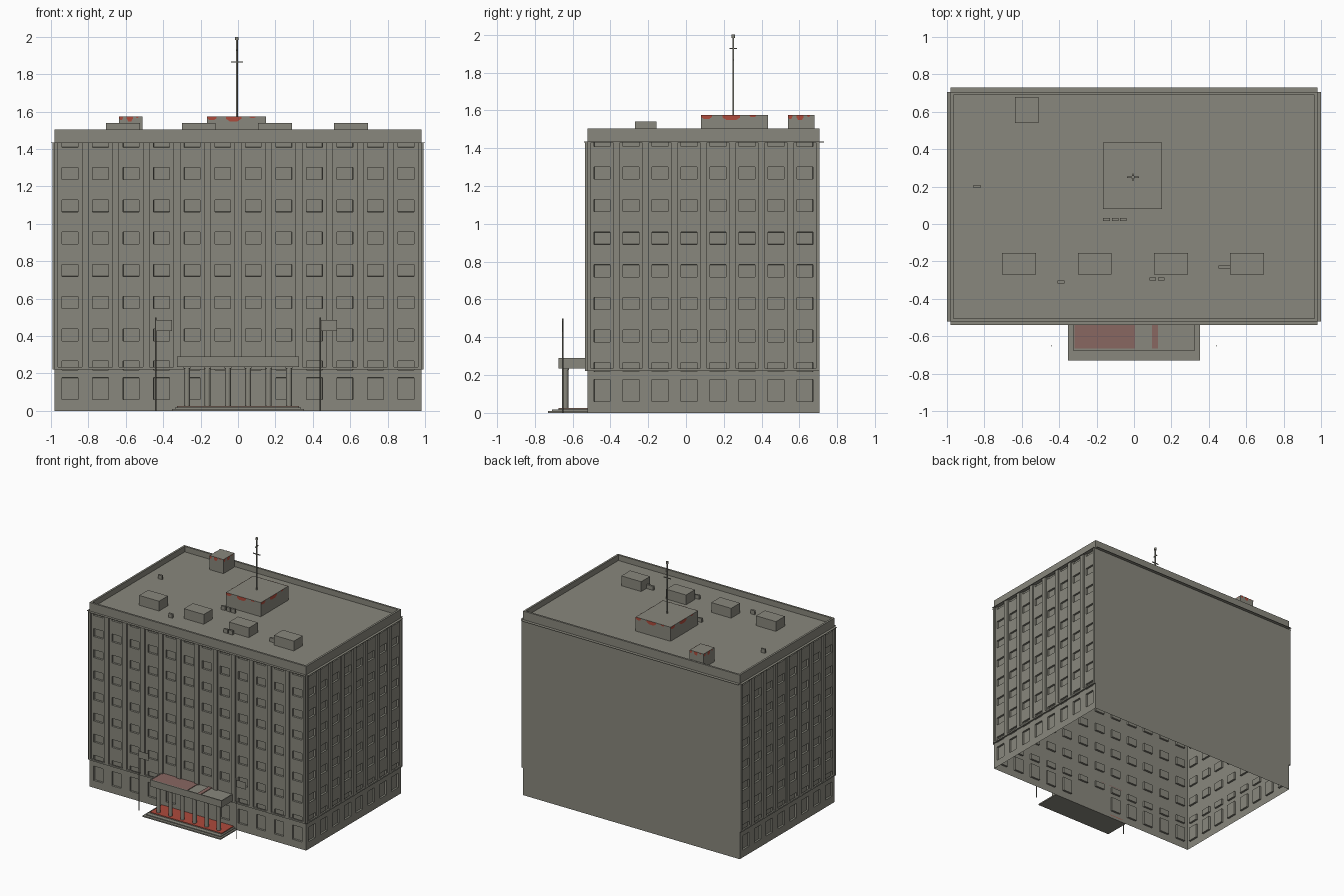
import bpy, bmesh
from math import radians
from mathutils import Matrix, Vector

if "Cube" in bpy.data.objects:
    bpy.data.objects.remove(bpy.data.objects["Cube"])


def material(name, r, g, b):
    m = bpy.data.materials.new(name)
    m.use_nodes = True
    m.diffuse_color = (r, g, b, 1)
    m.node_tree.nodes["Principled BSDF"].inputs["Base Color"].default_value = (r, g, b, 1)
    return m


STONE = material("grey stone", 0.25, 0.245, 0.205)
RED = material("brick red", 0.42, 0.07, 0.045)
PINK = material("faded red", 0.25, 0.135, 0.12)


def finish(bm, name, mat, matrix=Matrix()):
    me = bpy.data.meshes.new(name)
    bm.to_mesh(me)
    bm.free()
    me.materials.append(mat)
    ob = bpy.data.objects.new(name, me)
    ob.matrix_world = matrix
    bpy.context.collection.objects.link(ob)
    return ob


def add_box(bm, x0, x1, y0, y1, z0, z1):
    mid = Vector((x0 + x1, y0 + y1, z0 + z1)) / 2
    size = Matrix.Diagonal((x1 - x0, y1 - y0, z1 - z0, 1))
    bmesh.ops.create_cube(bm, size=1, matrix=Matrix.Translation(mid) @ size)


def boxes(name, mat, *specs, matrix=Matrix()):
    bm = bmesh.new()
    for s in specs:
        add_box(bm, *s)
    return finish(bm, name, mat, matrix)


def rod(name, x, y, z0, z1, r, sides=8, mat=STONE):
    bm = bmesh.new()
    bmesh.ops.create_cone(bm, cap_ends=True, segments=sides, radius1=r, radius2=r, depth=z1 - z0)
    for f in bm.faces:
        f.smooth = len(f.verts) == 4
    return finish(bm, name, mat, Matrix.Translation((x, y, (z0 + z1) / 2)))


# Main dimensions
W, FRONT, BACK = 0.98, -0.52, 0.705
BASE, EAVE, TOP, ROOF = 0.218, 1.435, 1.505, 1.46
WIN_W, WIN_H = 0.085, 0.108


def facade(name, length, bays, matrix, blank=()):
    """Wall in the local XZ plane facing -y, with recessed windows and pilasters."""
    bay = length / bays
    xs, zs = [0], [0, 0.06, 0.177, BASE]
    for i in range(bays):
        c = (i + 0.5) * bay
        xs += [c - WIN_W / 2, c + WIN_W / 2]
    for row in range(7):
        c = 0.32 + row * 0.1725
        zs += [c - WIN_H / 2, c + WIN_H / 2]
    xs.append(length)
    zs.append(EAVE)
    bm = bmesh.new()
    grid = [[bm.verts.new((x, 0, z)) for x in xs] for z in zs]
    windows = []
    for j in range(len(zs) - 1):
        for i in range(len(xs) - 1):
            f = bm.faces.new((grid[j][i], grid[j][i + 1], grid[j + 1][i + 1], grid[j + 1][i]))
            row_ok = j == 1 or (j > 2 and j % 2 == 1)
            if i % 2 and row_ok and not (j == 1 and i // 2 in blank):
                windows.append(f)
    bm.normal_update()
    bmesh.ops.inset_individual(bm, faces=windows, thickness=0.001, depth=-0.015)
    finish(bm, name + "_wall", STONE, matrix)

    strips = [(max(0, i * bay - 0.018), min(length, i * bay + 0.018), -0.013, 0, BASE + 0.012, EAVE)
              for i in range(bays + 1)]
    boxes(name + "_pilasters", STONE, *strips, matrix=matrix)
    boxes(name + "_bands", STONE,
          (0, length, -0.013, 0, BASE + 0.004, BASE + 0.016),
          (0, length, -0.02, 0, EAVE - 0.004, EAVE), matrix=matrix)


def place(x, y, angle):
    return Matrix.Translation((x, y, 0)) @ Matrix.Rotation(radians(angle), 4, "Z")


# Walls: three windowed facades and a plain back, open underneath
facade("front", 2 * W, 12, place(-W, FRONT, 0), blank=(5, 6))
facade("left", BACK - FRONT, 8, place(W, FRONT, 90))
facade("right", BACK - FRONT, 8, place(-W, BACK, -90))


def sheet(name, corners):
    bm = bmesh.new()
    bm.faces.new([bm.verts.new(c) for c in corners])
    return finish(bm, name, STONE)


sheet("back_wall", [(W, BACK, 0), (-W, BACK, 0), (-W, BACK, EAVE), (W, BACK, EAVE)])
sheet("roof", [(-W, FRONT, ROOF), (W, FRONT, ROOF), (W, BACK, ROOF), (-W, BACK, ROOF)])
boxes("back_ledge", STONE, (-W, W, BACK, 0.73, EAVE - 0.004, EAVE))

# Parapet around the roof
P = 0.016
boxes("parapet", STONE,
      (-W, W, FRONT, FRONT + P, EAVE, TOP), (-W, W, BACK - P, BACK, EAVE, TOP),
      (-W, P - W, FRONT + P, BACK - P, EAVE, TOP), (W - P, W, FRONT + P, BACK - P, EAVE, TOP))

# Rooftop vents and small units
boxes("roof_vents", STONE, *[(x - 0.09, x + 0.09, -0.27, -0.155, ROOF, 1.54)
                             for x in (-0.615, -0.21, 0.198, 0.604)])
small = [(-0.84, 0.2), (-0.39, -0.31), (-0.147, 0.025), (-0.1, 0.025), (-0.058, 0.025),
         (0.1, -0.295), (0.145, -0.295), (0.47, -0.23), (0.505, -0.23)]
boxes("roof_units", STONE, *[(x - 0.018, x + 0.018, y - 0.008, y + 0.008, ROOF, 1.492)
                             for x, y in small])


# Rooftop houses with red stains hanging from the top edge
def house(name, x0, x1, y0, y1, top):
    boxes(name, STONE, (x0, x1, y0, y1, ROOF, top))
    cx, cy, hx, hy = (x0 + x1) / 2, (y0 + y1) / 2, (x1 - x0) / 2, (y1 - y0) / 2
    bm = bmesh.new()
    for k in range(4):
        half, out = (hx, hy) if k % 2 == 0 else (hy, hx)
        turn = Matrix.Rotation(radians(90 * k), 4, "Z")
        for a, b, drop in ((0, 0.16, 0.02), (0.32, 0.58, 0.027), (0.72, 0.82, 0.01)):
            u0, u1 = (2 * a - 1) * half, (2 * b - 1) * half
            q = (u1 - u0) / 4
            outline = ((u0, 0), (u0, -drop / 2), (u0 + q, -drop), (u1 - q, -drop), (u1, -drop / 2), (u1, 0))
            bm.faces.new([bm.verts.new(turn @ Vector((u, -out - 0.002, z))) for u, z in outline])
    finish(bm, name + "_stains", RED, Matrix.Translation((cx, cy, top)))


house("central_roof_house", -0.165, 0.15, 0.08, 0.435, 1.575)
house("corner_roof_house", -0.635, -0.51, 0.54, 0.68, 1.575)

# Antenna
AX, AY = -0.006, 0.25
rod("antenna_mast", AX, AY, 1.575, 1.99, 0.005)
boxes("antenna_bars", STONE,
      (AX - 0.032, AX + 0.032, AY - 0.003, AY + 0.003, 1.862, 1.868),
      (AX - 0.003, AX + 0.003, AY - 0.02, AY + 0.02, 1.925, 1.931))
rod("antenna_tip", AX, AY, 1.982, 2.0, 0.01)

# Entrance steps and landing
boxes("entrance_steps", STONE,
      (-0.353, 0.353, -0.73, FRONT, 0, 0.01),
      (-0.338, 0.338, -0.708, FRONT, 0.01, 0.017),
      (-0.325, 0.325, -0.675, FRONT, 0.017, 0.022))
boxes("entrance_landing", RED, (-0.325, 0.325, -0.675, FRONT, 0.022, 0.026))

# Entrance columns with square caps
for i in range(6):
    x = (i - 2.5) * 0.109
    rod("entrance_column", x, -0.638, 0.026, 0.235, 0.016, 16)
    boxes("column_cap", STONE, (x - 0.019, x + 0.019, -0.657, -0.619, 0.226, 0.235))

# Entrance canopy with raised rim and coloured roof panels
boxes("canopy", STONE,
      (-0.325, 0.325, -0.675, FRONT, 0.235, 0.282),
      (-0.325, 0.325, -0.675, -0.665, 0.282, 0.29),
      (-0.325, -0.317, -0.665, FRONT, 0.282, 0.29),
      (0.317, 0.325, -0.665, FRONT, 0.282, 0.29))
boxes("canopy_panels", PINK,
      (-0.317, 0.005, -0.665, FRONT, 0.282, 0.287),
      (0.097, 0.128, -0.665, FRONT, 0.282, 0.287))

# Flagpoles with flags
for x in (-0.44, 0.44):
    rod("flagpole", x, -0.652, 0, 0.498, 0.003)
    boxes("flag", STONE, (x, x + 0.088, -0.653, -0.651, 0.428, 0.485))
